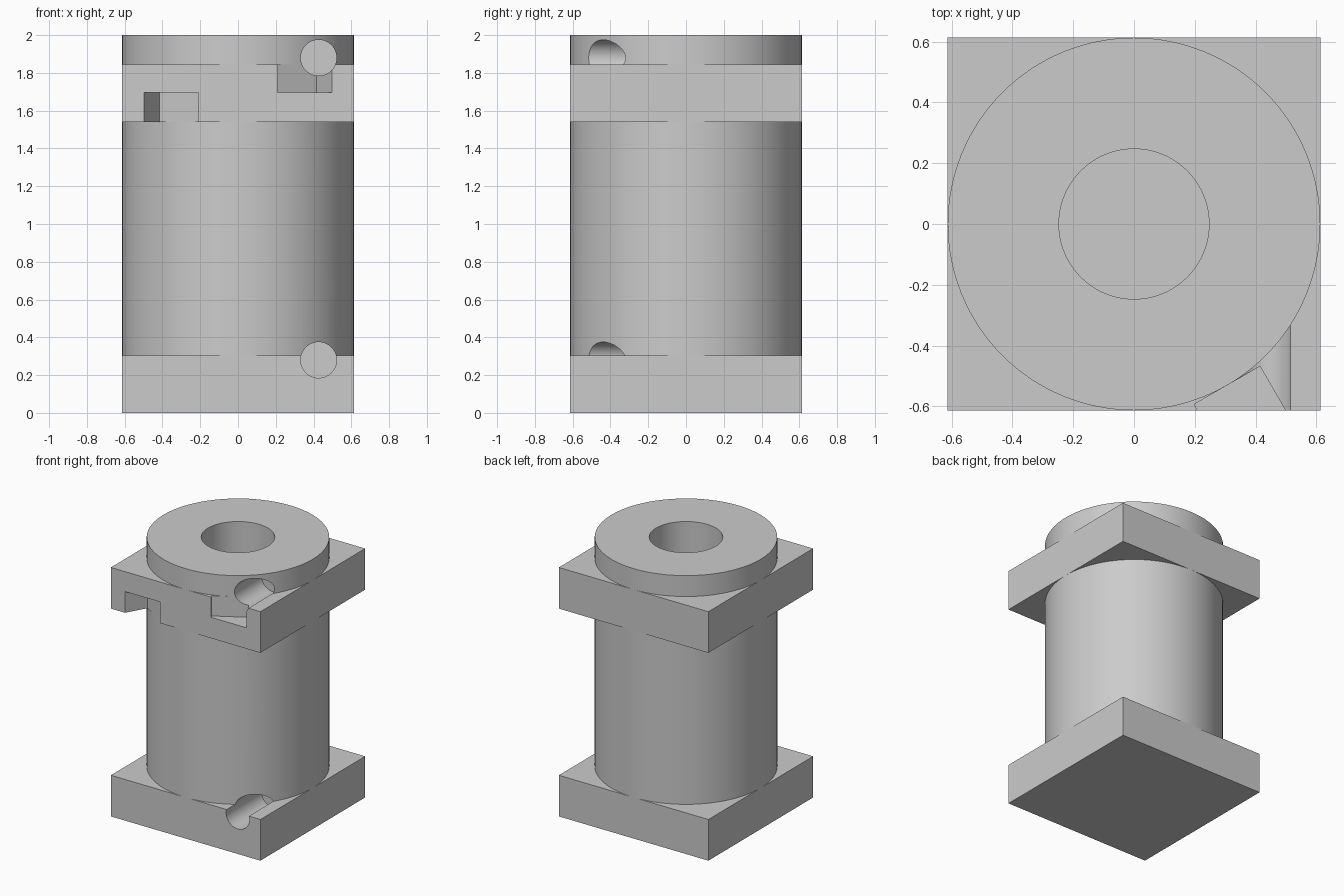
import bpy
import bmesh
from math import radians, sin, cos
from mathutils import Matrix, Vector

cube = bpy.data.objects.get("Cube")
if cube:
    bpy.data.objects.remove(cube, do_unlink=True)

HALF = 0.613          # half width of the plates, radius of the barrel
BORE = 0.247
Z_BASE, Z_BARREL, Z_PLATE, Z_TOP = 0.305, 1.54, 1.845, 2.0
SEGMENTS = 128

grey = bpy.data.materials.new("light grey")
grey.use_nodes = True
grey.diffuse_color = (0.6, 0.6, 0.6, 1)
grey.node_tree.nodes["Principled BSDF"].inputs["Base Color"].default_value = (0.6, 0.6, 0.6, 1)


def finish(name, bm):
    mesh = bpy.data.meshes.new(name)
    bmesh.ops.recalc_face_normals(bm, faces=bm.faces)
    bm.to_mesh(mesh)
    bm.free()
    mesh.materials.append(grey)
    obj = bpy.data.objects.new(name, mesh)
    bpy.context.collection.objects.link(obj)
    return obj


def box(name, size, centre, turn=0):
    bm = bmesh.new()
    matrix = Matrix.Translation(centre) @ Matrix.Rotation(turn, 4, "Z") @ Matrix.Diagonal((*size, 1))
    bmesh.ops.create_cube(bm, size=1, matrix=matrix)
    return finish(name, bm)


def rod(name, radius, depth, centre, tilt=0, segments=SEGMENTS):
    bm = bmesh.new()
    matrix = Matrix.Translation(centre) @ Matrix.Rotation(tilt, 4, "X")
    bmesh.ops.create_cone(bm, cap_ends=True, segments=segments, radius1=radius,
                          radius2=radius, depth=depth, matrix=matrix)
    return finish(name, bm)


def slab(name, z0, z1):
    return box(name, (2 * HALF, 2 * HALF, z1 - z0), (0, 0, (z0 + z1) / 2))


def drum(name, z0, z1):
    return rod(name, HALF, z1 - z0, (0, 0, (z0 + z1) / 2))


def wire_hole(name, z):
    # Blind round hole drilled in from the front face
    return rod(name, 0.095, 0.8, (0.427, -0.6, z), radians(90), 64)


def notch(name, side, z0, z1):
    # Slanted rectangular pocket whose back wall is tangent to the barrel
    outward = Vector((side * sin(radians(30)), -cos(radians(30)), 0))
    centre = outward * (HALF + 0.15) + Vector((0, 0, (z0 + z1) / 2))
    return box(name, (0.25, 0.3, z1 - z0), centre, side * radians(30))


# Main parts
base = slab("base_plate", 0, Z_BASE)
barrel = drum("barrel", Z_BASE, Z_BARREL)
plate = slab("upper_plate", Z_BARREL, Z_PLATE)
collar = drum("collar", Z_PLATE, Z_TOP)

# Cutters
bore = rod("bore_cutter", BORE, 2, (0, 0, Z_BASE + 0.95))
low_hole = wire_hole("lower_hole_cutter", 0.28)
high_hole = wire_hole("upper_hole_cutter", 1.88)
left_notch = notch("top_notch_cutter", 1, 1.695, 1.9)
right_notch = notch("bottom_notch_cutter", -1, 1.5, 1.697)

cuts = {
    base: [low_hole],
    barrel: [bore, low_hole],
    plate: [bore, high_hole, left_notch, right_notch],
    collar: [bore, high_hole],
}
for part, cutters in cuts.items():
    bpy.ops.object.select_all(action="DESELECT")
    part.select_set(True)
    bpy.context.view_layer.objects.active = part
    for cutter in cutters:
        mod = part.modifiers.new("cut", "BOOLEAN")
        mod.operation = "DIFFERENCE"
        mod.solver = "EXACT"
        mod.object = cutter
        bpy.ops.object.modifier_apply(modifier=mod.name)
    bpy.ops.object.shade_smooth_by_angle(angle=radians(30))

for cutter in (bore, low_hole, high_hole, left_notch, right_notch):
    bpy.data.objects.remove(cutter, do_unlink=True)
